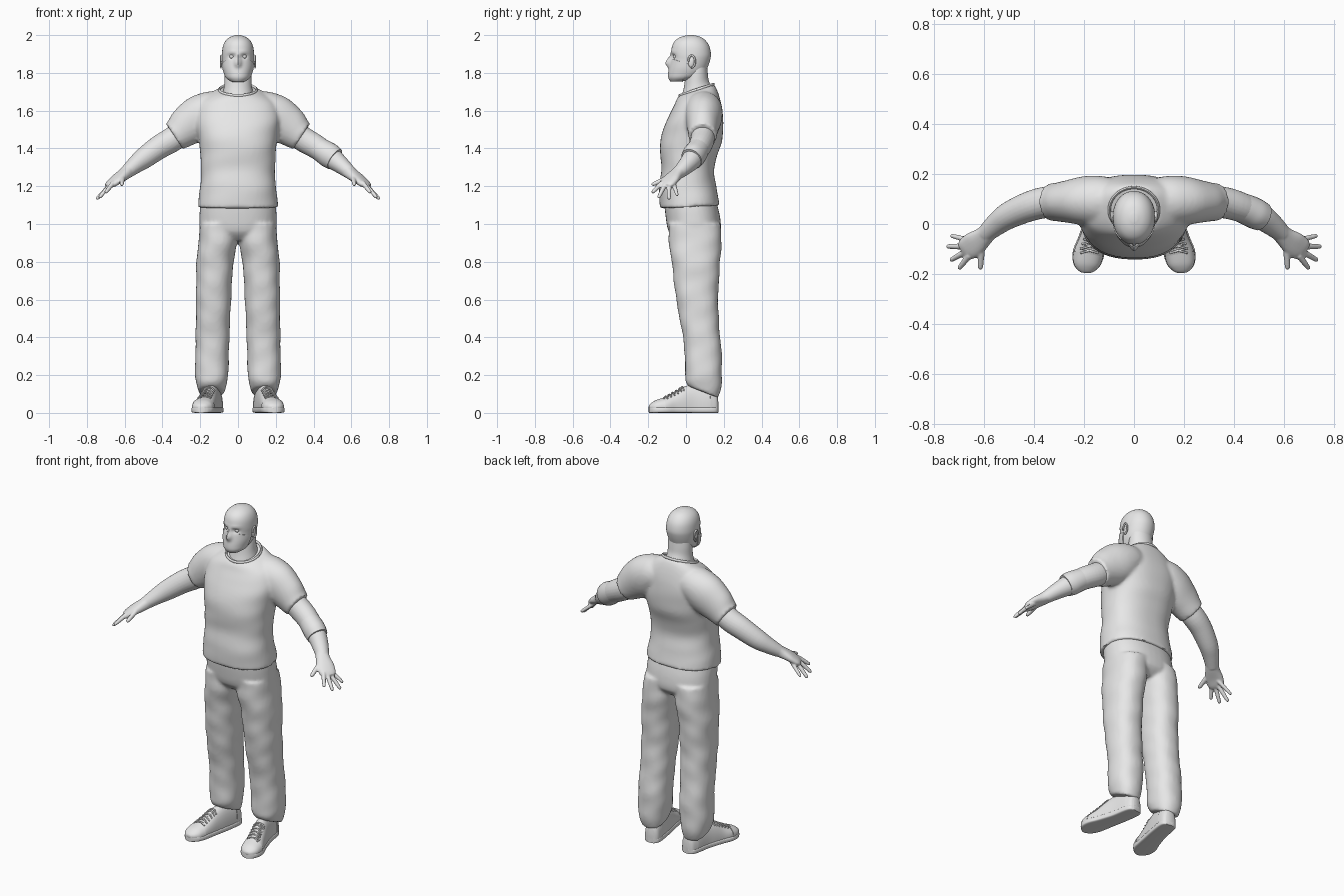
import bpy, bmesh
from math import sin, cos, pi, exp, radians
from mathutils import Vector, Matrix

cube = bpy.data.objects.get("Cube")
if cube:
    bpy.data.objects.remove(cube)

grey = bpy.data.materials.new("plain grey")
grey.use_nodes = True
grey.diffuse_color = (0.8, 0.8, 0.8, 1)
grey.node_tree.nodes["Principled BSDF"].inputs["Base Color"].default_value = (0.8, 0.8, 0.8, 1)
made = []


def smooth_rows(rows, steps=4):
    """Catmull-Rom interpolation through rows of numbers."""
    out = []
    for i in range(len(rows) - 1):
        a, b, c, d = rows[max(i - 1, 0)], rows[i], rows[i + 1], rows[min(i + 2, len(rows) - 1)]
        for k in range(steps):
            t = k / steps
            out.append([q + t * (r - p) / 2 + t * t * (p - 2.5 * q + 2 * r - s / 2)
                        + t ** 3 * (1.5 * (q - r) + (s - p) / 2)
                        for p, q, r, s in zip(a, b, c, d)])
    return out + [list(rows[-1])]


def skin_rings(bm, rings, n, power, side=1, fold=0, floor=-1):
    """Joins (centre, U, V) superellipse rings into a closed skin."""
    loops = []
    for c, u, v in rings:
        loop = []
        for k in range(n):
            a = 2 * pi * k / n
            ca, sa = cos(a), sin(a)
            ca = abs(ca) ** (2 / power) * (1 if ca > 0 else -1)
            sa = abs(sa) ** (2 / power) * (1 if sa > 0 else -1)
            f = 1 + fold * (sin(2 * a + 34 * c.z) + 0.6 * sin(3 * a - 55 * c.z))
            p = c + (u * ca + v * sa) * f
            loop.append(bm.verts.new((p.x * side, p.y, max(p.z, floor))))
        loops.append(loop)
    faces = [bm.faces.new((a[k], a[(k + 1) % n], b[(k + 1) % n], b[k]))
             for a, b in zip(loops, loops[1:]) for k in range(n)]
    faces += [bm.faces.new(loops[0]), bm.faces.new(loops[-1])]
    bmesh.ops.recalc_face_normals(bm, faces=faces)


def column(bm, rows, n=40, power=2.3, **kw):
    """Upright body; rows are z, centre x, half width, front y, back y, tilt."""
    rings = [(Vector((x, (f + b) / 2, z)), Vector((w, 0, 0)), Vector((0, (b - f) / 2, t)))
             for z, x, w, f, b, t in smooth_rows(rows)]
    skin_rings(bm, rings, n, power, **kw)


def tube(bm, rows, n=24, power=2, ref=(0, 0, 1), **kw):
    """Swept body; rows are x, y, z, side radius, vertical radius."""
    rows = smooth_rows(rows)
    pts = [Vector(r[:3]) for r in rows]
    rings = []
    for i, r in enumerate(rows):
        t = (pts[min(i + 1, len(pts) - 1)] - pts[max(i - 1, 0)]).normalized()
        u = t.cross(Vector(ref)).normalized()
        rings.append((pts[i], u * r[3], u.cross(t) * r[4]))
    skin_rings(bm, rings, n, power, **kw)


def finish(bm, name, voxel=0, smooth=3):
    """Makes the object; with a voxel size its parts are fused first."""
    mesh = bpy.data.meshes.new(name)
    bm.to_mesh(mesh)
    bm.free()
    obj = bpy.data.objects.new(name, mesh)
    bpy.context.scene.collection.objects.link(obj)
    if voxel:
        m = obj.modifiers.new("fuse", 'REMESH')
        m.mode, m.voxel_size = 'VOXEL', voxel
        m = obj.modifiers.new("soften", 'SMOOTH')
        m.factor, m.iterations = 0.5, smooth
        graph = bpy.context.evaluated_depsgraph_get()
        obj.data = bpy.data.meshes.new_from_object(obj.evaluated_get(graph))
        obj.modifiers.clear()
    obj.data.materials.clear()
    obj.data.materials.append(grey)
    made.append(obj)
    return obj


# Head with brow, eye sockets and nose
bm = bmesh.new()
column(bm, [(1.757, 0, .035, -.08, 0, 0), (1.775, 0, .06, -.09, .06, 0), (1.8, 0, .072, -.09, .1, 0),
            (1.83, 0, .08, -.085, .115, 0), (1.87, 0, .084, -.077, .128, 0), (1.9, 0, .085, -.078, .132, 0),
            (1.94, 0, .08, -.074, .124, 0), (1.97, 0, .066, -.058, .105, 0),
            (1.99, 0, .042, -.028, .078, 0), (2.0, 0, .012, .01, .04, 0)], n=72, power=2.1)
for v in bm.verts:
    x, y, z = v.co
    if y < 0:
        bump = lambda cx, cz, sx, sz: exp(-((abs(x) - cx) / sx) ** 2 - ((z - cz) / sz) ** 2)
        v.co.y += (.013 * bump(.033, 1.887, .017, .012) - .005 * bump(.03, 1.91, .03, .01)
                   - .024 * bump(0, 1.852, .015, .02) - .01 * bump(0, 1.88, .009, .02))
mask = bm.copy()
finish(bm, "head")

# Face mask, cut from the face and lifted off it
for co, no in (((0, -.07, 1.873), (0, .32, 1)), ((0, -.005, 1.8), (0, 1, -.3))):
    bmesh.ops.bisect_plane(mask, geom=mask.verts[:] + mask.edges[:] + mask.faces[:],
                           plane_co=co, plane_no=no, clear_outer=True)
mask.normal_update()
for v, n in [(v, v.normal.copy()) for v in mask.verts]:
    v.co += n * .004
bmesh.ops.solidify(mask, geom=mask.faces[:], thickness=.004)
finish(mask, "face_mask")

# Neck
bm = bmesh.new()
column(bm, [(1.63, 0, .085, -.03, .14, .03), (1.69, 0, .08, -.028, .135, .03),
            (1.74, 0, .072, -.012, .12, .02), (1.8, 0, .07, 0, .115, 0), (1.85, 0, .065, .01, .11, 0)], power=2)
finish(bm, "neck")

# Shirt: trunk and two sleeves
bm = bmesh.new()
column(bm, [(1.09, 0, .213, -.138, .178, .008), (1.14, 0, .207, -.142, .172, 0), (1.2, 0, .2, -.142, .16, 0),
            (1.28, 0, .196, -.13, .148, 0), (1.36, 0, .198, -.136, .165, 0), (1.44, 0, .208, -.135, .19, 0),
            (1.52, 0, .22, -.115, .198, 0), (1.59, 0, .222, -.085, .193, .008), (1.645, 0, .2, -.062, .18, .015),
            (1.685, 0, .15, -.05, .165, .025), (1.708, 0, .103, -.038, .15, .03)], n=56, power=2.35, fold=.006)
for s in (1, -1):
    tube(bm, [(.08, .09, 1.615, .09, .085), (.14, .093, 1.6, .1, .105), (.2, .093, 1.565, .098, .118),
              (.265, .09, 1.52, .085, .108), (.31, .088, 1.483, .077, .09), (.338, .087, 1.464, .075, .08)],
         n=32, side=s)
finish(bm, "shirt", .01, 4)

# Collar band
bm = bmesh.new()
rim = [(.099 * cos(a), .056 + .09 * sin(a), 1.71 + .03 * sin(a), .006, .008)
       for a in [2 * pi * k / 24 for k in range(25)]]
tube(bm, rim, n=8)
finish(bm, "collar")

# Trousers: hips and two legs
bm = bmesh.new()
column(bm, [(.915, 0, .11, -.05, .14, 0), (.96, 0, .195, -.092, .182, 0), (1.04, 0, .204, -.108, .18, 0),
            (1.12, 0, .198, -.115, .16, 0)])
for s in (1, -1):
    column(bm, [(.11, .14, .068, .015, .17, -.03), (.15, .14, .08, -.001, .186, -.015),
                (.2, .14, .087, -.005, .19, 0), (.3, .137, .089, -.006, .19, 0), (.4, .135, .089, -.016, .181, 0),
                (.5, .132, .091, -.034, .173, 0), (.6, .13, .093, -.052, .17, 0), (.7, .126, .095, -.064, .174, 0),
                (.8, .122, .098, -.076, .181, 0), (.9, .107, .103, -.09, .187, 0),
                (1.0, .1, .1, -.095, .185, 0)], side=s, fold=.014)
finish(bm, "trousers", .01, 4)

# Bare arms, palms and fingers
digits = [((.665, -.064, 1.21), (.735, -.046, 1.15), .0105), ((.678, -.09, 1.205), (.75, -.09, 1.13), .0115),
          ((.678, -.113, 1.205), (.736, -.146, 1.138), .0115), ((.665, -.132, 1.212), (.702, -.18, 1.165), .0115),
          ((.61, -.085, 1.25), (.616, -.182, 1.207), .013)]
for s, label in ((1, "left"), (-1, "right")):
    bm = bmesh.new()
    tube(bm, [(.27, .09, 1.5, .062, .065), (.35, .087, 1.446, .063, .066), (.42, .07, 1.405, .06, .063),
              (.5, .035, 1.347, .054, .056), (.55, 0, 1.308, .046, .045), (.595, -.04, 1.27, .036, .034)], side=s)
    tube(bm, [(.58, -.027, 1.282, .036, .034), (.605, -.052, 1.262, .04, .03), (.64, -.08, 1.237, .05, .024),
              (.67, -.1, 1.213, .047, .019), (.685, -.11, 1.201, .036, .012)], side=s, power=2.3)
    for base, tip, r in digits:
        base, tip = Vector(base), Vector(tip)
        tube(bm, [(*base.lerp(tip, t), r * k, r * k)
                  for t, k in ((-.15, 1.1), (.3, 1.05), (.65, .95), (.92, .8), (1, .4))], n=12, side=s)
    finish(bm, label + "_arm", .005, 2)

# Wrap on the left forearm only
bm = bmesh.new()
tube(bm, [(.42, .07, 1.405, .058, .06), (.455, .056, 1.382, .061, .064),
          (.485, .042, 1.362, .062, .067), (.512, .029, 1.343, .058, .062)])
finish(bm, "left_forearm_wrap")

# Shoe rows: centre x, y, half width, top height
shoe = [(.118, .168, .022, .085), (.12, .155, .04, .115), (.127, .12, .048, .14), (.14, .04, .049, .15),
        (.155, -.02, .052, .135), (.168, -.07, .056, .105), (.183, -.12, .061, .078),
        (.19, -.16, .053, .064), (.193, -.185, .034, .048), (.194, -.196, .014, .036)]


def shoe_shell(bm, rows, grow, s):
    tube(bm, [(x, y, .03, w * .95 + grow, h - .03 + grow) for x, y, w, h in rows],
         n=32, power=2.2, side=s, floor=.012)


for s, label in ((1, "left"), (-1, "right")):
    # Eyes and ears
    bm = bmesh.new()
    bmesh.ops.create_uvsphere(bm, u_segments=16, v_segments=10, radius=.0125,
                              matrix=Matrix.Translation((.033 * s, -.055, 1.887)))
    finish(bm, label + "_eye")
    bm = bmesh.new()
    bmesh.ops.create_uvsphere(bm, u_segments=16, v_segments=10, radius=1,
                              matrix=Matrix.Translation((.083 * s, .03, 1.858))
                              @ Matrix.Rotation(radians(-12), 4, 'X') @ Matrix.Diagonal((.008, .016, .03, 1)))
    tube(bm, [(.089, .03 + .018 * cos(a), 1.86 + .032 * sin(a), .005, .005)
              for a in [radians(d) for d in range(-100, 181, 35)]], n=8, ref=(1, 0, 0), side=s)
    finish(bm, label + "_ear")

    # Shoe sole, upper, overlays and laces
    bm = bmesh.new()
    tube(bm, [(x, y, .016, w + .002, .016) for x, y, w, h in shoe], n=32, power=5, side=s, floor=0)
    finish(bm, label + "_sole")
    bm = bmesh.new()
    shoe_shell(bm, shoe, 0, s)
    finish(bm, label + "_shoe_upper")
    bm = bmesh.new()
    shoe_shell(bm, shoe[6:], .003, s)
    shoe_shell(bm, shoe[:3], .003, s)
    finish(bm, label + "_shoe_overlays")
    bm = bmesh.new()
    for x, y, w, h in smooth_rows(shoe[4:7], 3)[:6]:
        for slant in (.008, -.008):
            tube(bm, [(x + u * w, y + slant * u * 2, .033 + (h - .03) * (1 - u * u) ** .5, .004, .004)
                      for u in (-.6, -.3, 0, .3, .6)], n=8, side=s)
    finish(bm, label + "_laces")

# Smooth shading with crisp hems
for o in bpy.context.view_layer.objects:
    o.select_set(o in made)
bpy.context.view_layer.objects.active = made[0]
bpy.ops.object.shade_smooth_by_angle(angle=radians(50))
